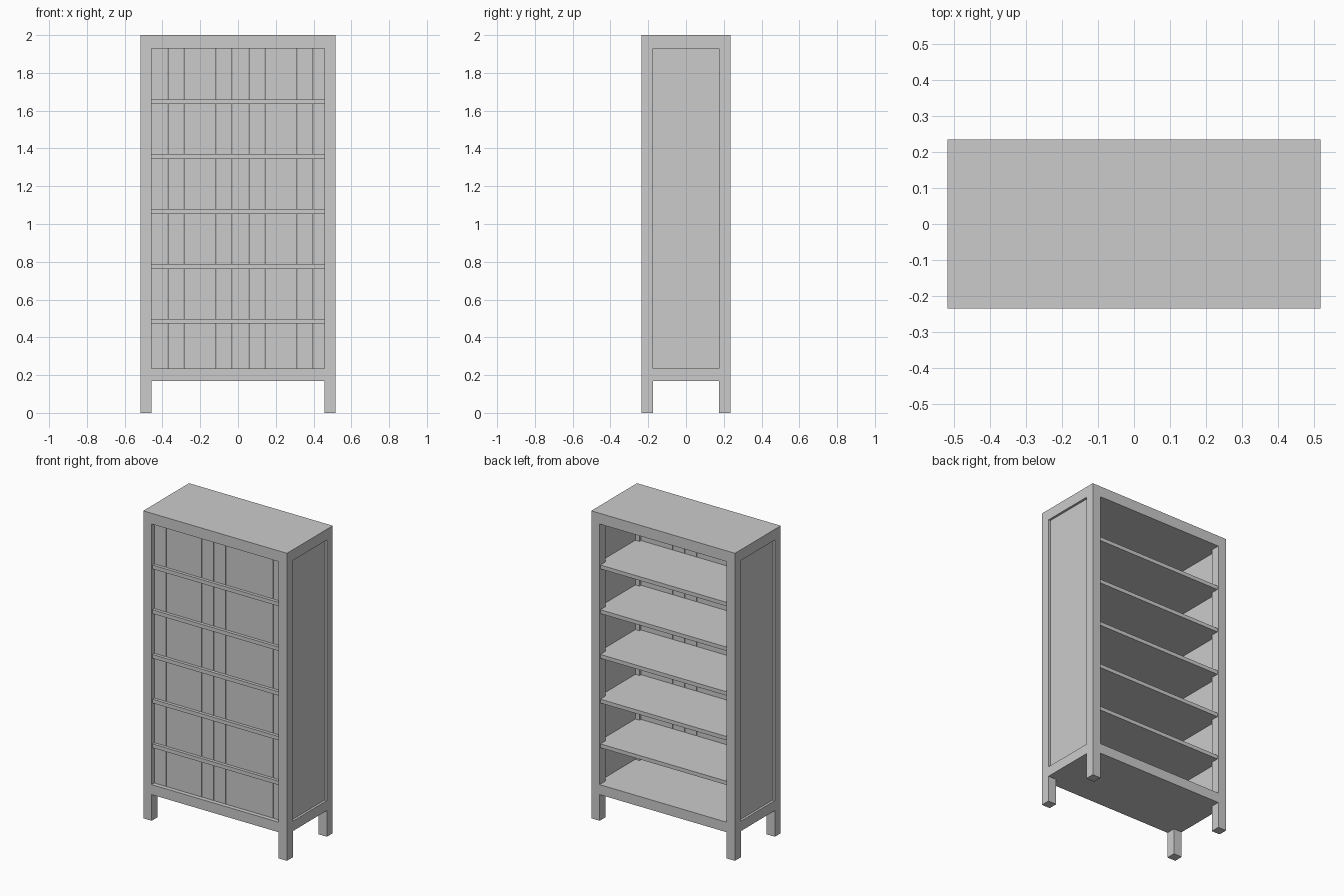
import bpy

if "Cube" in bpy.data.objects:
    bpy.data.objects.remove(bpy.data.objects["Cube"])

W, D, H = 0.517, 0.235, 2.0      # half width, half depth, height
POST = 0.06
BASE, FLOOR, CEIL = 0.17, 0.235, 1.93


def box(name, lo, hi):
    """Axis-aligned box between two corners."""
    bpy.ops.mesh.primitive_cube_add(size=1, location=[(a + b) / 2 for a, b in zip(lo, hi)])
    ob = bpy.context.object
    ob.name = name
    ob.data.name = name
    ob.scale = [b - a for a, b in zip(lo, hi)]
    bpy.ops.object.transform_apply(location=False, rotation=False, scale=True)
    return ob


def span(a, b, side):
    """Interval a..b on the positive side, or mirrored."""
    return (a, b) if side > 0 else (-b, -a)


# Legs, and corner posts between the base and top slabs
for sx, xn in ((-1, "left"), (1, "right")):
    x0, x1 = span(W - POST, W, sx)
    for sy, yn in ((-1, "front"), (1, "back")):
        y0, y1 = span(D - POST, D, sy)
        box(f"{yn}_{xn}_leg", (x0, y0, 0), (x1, y1, BASE))
        box(f"{yn}_{xn}_post", (x0, y0, FLOOR), (x1, y1, CEIL))
    # Recessed side panel
    x0, x1 = span(W - 0.03, W - 0.015, sx)
    box(f"{xn}_side_panel", (x0, -D + POST, FLOOR), (x1, D - POST, CEIL))

# Base and top slabs
box("base", (-W, -D, BASE), (W, D, FLOOR))
box("top", (-W, -D, CEIL), (W, D, H))

# Shelves: wide between the posts' inner faces, narrower where they pass the posts
for i in range(5):
    z = 0.472 + i * 0.2908
    shelf = (z, z + 0.025)
    box("shelf", (-W + 0.03, -D + POST, z), (W - 0.03, D - POST, z + 0.025))
    for sy, yn in ((-1, "front"), (1, "back")):
        y0, y1 = span(D - POST, D - 0.008, sy)
        box(f"shelf_{yn}_edge", (-W + POST, y0, z), (W - POST, y1, z + 0.025))

# Vertical boards closing the front, with hairline gaps
x, pitch, gap = -W + POST, 0.0857, 0.002
while x < W - POST - 0.01:
    box("plank", (x, -0.207, FLOOR), (min(x + pitch - gap, W - POST), -0.19, CEIL))
    x += pitch
